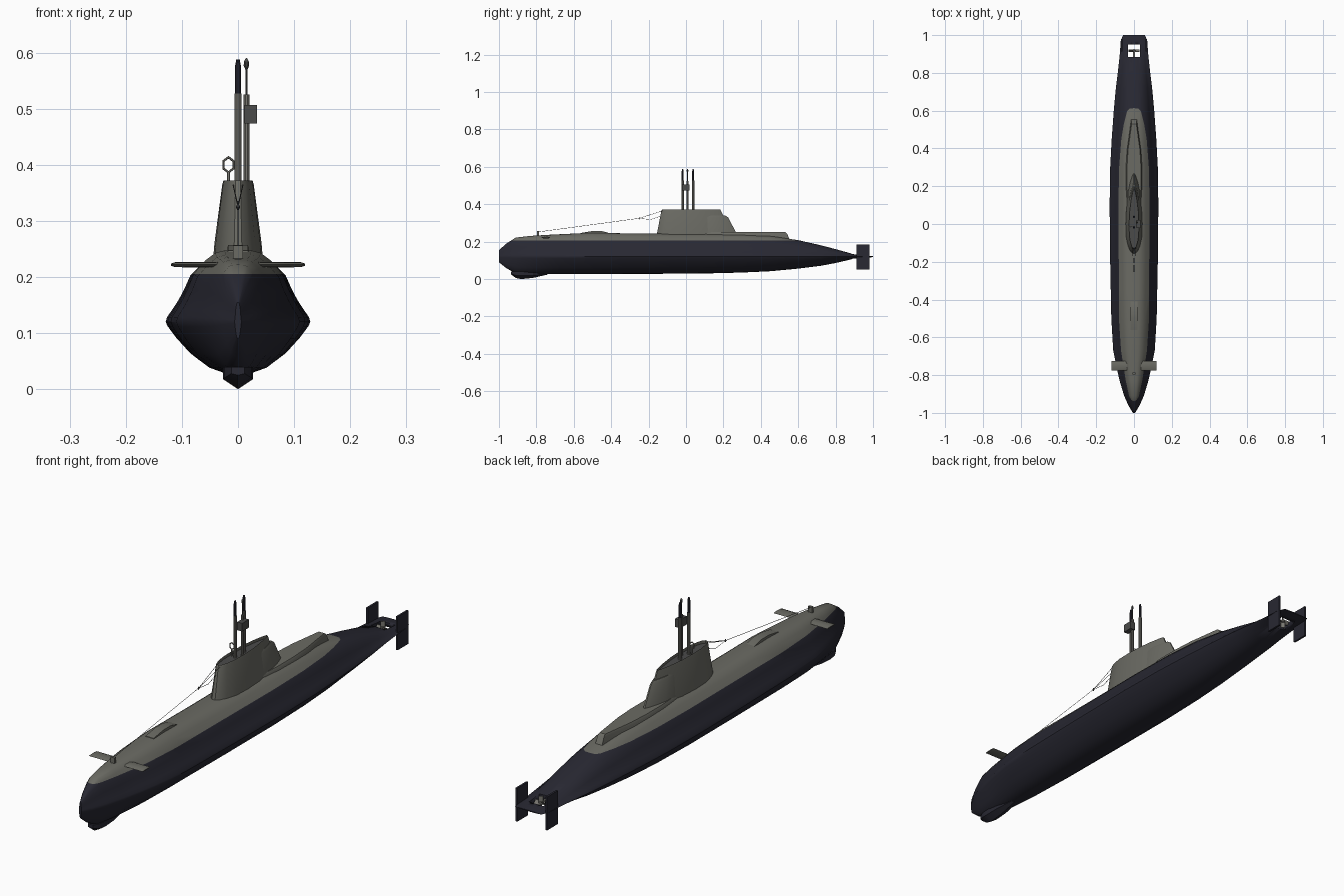
import bpy, bmesh, math
from mathutils import Vector

if "Cube" in bpy.data.objects:
    bpy.data.objects.remove(bpy.data.objects["Cube"])


def material(name, rgb):
    m = bpy.data.materials.new(name)
    m.diffuse_color = (*rgb, 1)
    m.use_nodes = True
    m.node_tree.nodes["Principled BSDF"].inputs["Base Color"].default_value = m.diffuse_color
    return m


NAVY = material("dark navy", (0.021, 0.021, 0.032))
GREY = material("deck grey", (0.145, 0.145, 0.125))
STEEL = material("mast grey", (0.19, 0.185, 0.165))
DARK = material("dark grey", (0.07, 0.07, 0.068))


def finish(name, bm, mats, angle=30):
    bmesh.ops.recalc_face_normals(bm, faces=bm.faces)
    me = bpy.data.meshes.new(name)
    bm.to_mesh(me)
    bm.free()
    for m in mats:
        me.materials.append(m)
    ob = bpy.data.objects.new(name, me)
    bpy.context.collection.objects.link(ob)
    bpy.ops.object.select_all(action='DESELECT')
    ob.select_set(True)
    bpy.context.view_layer.objects.active = ob
    bpy.ops.object.shade_smooth_by_angle(angle=math.radians(angle))
    return ob


def loft(rings):
    """Skin closed rings of points; returns bmesh and the last cap."""
    bm = bmesh.new()
    vs = [[bm.verts.new(p) for p in r] for r in rings]
    n = len(vs[0])
    for a, b in zip(vs, vs[1:]):
        for i in range(n):
            j = (i + 1) % n
            bm.faces.new((a[i], a[j], b[j], b[i]))
    bm.faces.new(vs[0])
    return bm, bm.faces.new(vs[-1])


def box(name, lo, hi, mat):
    rings = [[(lo[0], lo[1], z), (hi[0], lo[1], z), (hi[0], hi[1], z), (lo[0], hi[1], z)]
             for z in (lo[2], hi[2])]
    return finish(name, loft(rings)[0], [mat])


def turned(name, x, y, profile, mat, n=10):
    """Vertical round part from (radius, z) pairs."""
    rings = [[(x + r * math.cos(i * math.tau / n), y + r * math.sin(i * math.tau / n), z)
              for i in range(n)] for r, z in profile]
    return finish(name, loft(rings)[0], [mat])


def wire(name, pts, r, mat):
    cu = bpy.data.curves.new(name, 'CURVE')
    cu.dimensions = '3D'
    cu.bevel_depth = r
    cu.bevel_resolution = 0
    sp = cu.splines.new('POLY')
    sp.points.add(len(pts) - 1)
    for p, c in zip(sp.points, pts):
        p.co = (*c, 1)
    cu.materials.append(mat)
    bpy.context.collection.objects.link(bpy.data.objects.new(name, cu))


# Hull: one ridged section scaled along the length (y, half width, top, bottom)
MID = 0.12
half = [(.2, .995), (.34, .96), (.48, .86), (.66, .67), (.74, .48), (.82, .32), (.9, .19),
        (.98, .07), (1, 0), (.97, -.09), (.85, -.32), (.66, -.62), (.42, -.87), (.2, -.97)]
section = [(0, 1)] + half + [(0, -1)] + [(-x, t) for x, t in reversed(half)]
stations = [(-1, .006, .155, .09), (-.96, .03, .19, .058), (-.91, .052, .222, .03),
            (-.83, .076, .231, .026), (-.75, .094, .236, .026), (-.67, .11, .24, .026),
            (-.5, .12, .248, .026), (-.35, .123, .245, .027), (-.2, .126, .243, .028),
            (.1, .129, .243, .03), (.3, .126, .24, .035), (.45, .118, .231, .042),
            (.6, .107, .208, .056), (.72, .096, .181, .071), (.8, .086, .16, .086),
            (.89, .076, .135, .107), (.97, .07, .126, .114), (1, .058, .122, .118)]
bm, _ = loft([[(x * w, y, MID + t * ((top - MID) if t > 0 else (MID - bot)))
               for x, t in section] for y, w, top, bot in stations])
bmesh.ops.bisect_plane(bm, geom=bm.verts[:] + bm.edges[:] + bm.faces[:],
                       plane_co=(0, 0, .205), plane_no=(0, 0, 1))
for f in bm.faces:
    f.material_index = int(f.calc_center_median().z > .205)
hull = finish("hull", bm, [NAVY, GREY], 35)

# Propeller opening cut through the flat stern
cutter = box("opening_cutter", (-.032, .885, 0), (.032, .95, .3), NAVY)
cutter.hide_render = True
mod = hull.modifiers.new("opening", 'BOOLEAN')
mod.operation = 'DIFFERENCE'
mod.object = cutter
bpy.context.view_layer.objects.active = hull
bpy.ops.object.modifier_apply(modifier=mod.name)
bpy.data.objects.remove(cutter)

# Propeller
turned("propeller_hub", 0, .918, [(.006, .114), (.008, .12), (.006, .127)], STEEL)
box("propeller_shaft", (-.004, .88, .117), (.004, .925, .124), STEEL)
for k in range(4):
    bm = bmesh.new()
    bmesh.ops.create_cube(bm, size=1)
    a = k * math.pi / 2
    for v in bm.verts:
        p = Vector((v.co.x * .013, v.co.y * .003 + v.co.x * .01, (v.co.z + .5) * .028))
        v.co = (p.x * math.cos(a) + p.z * math.sin(a), .918 + p.y,
                .12 + p.z * math.cos(a) - p.x * math.sin(a))
    finish("propeller_blade", bm, [STEEL])

# Rudders and bow planes, one pair each
for s in (-1, 1):
    box("rudder", (s * .066 - .004, .912, .052), (s * .066 + .004, .98, .186), NAVY)
    prof = [(-.775, 0), (-.765, .004), (-.74, .005), (-.725, 0), (-.74, -.005), (-.765, -.004)]
    bm, _ = loft([[(s * x, y, .222 + z * k) for y, z in prof]
                  for x, k in ((.035, 1), (.112, .9), (.119, .4))])
    finish("bow_plane", bm, [GREY])


def blade_ring(y0, y1, w, z):
    """Streamlined outline used for the sail and its tail."""
    shape = [(0, .16), (.03, .45), (.1, .72), (.22, .95), (.4, 1), (.6, .92), (.8, .62), (.94, .3), (1, .1)]
    pts = [(w * h, y0 + s * (y1 - y0), z) for s, h in shape]
    return pts + [(-x, y, z) for x, y, z in reversed(pts)]


# Sail with a shallow recessed top, and its lower stepped tail
bm, top = loft([blade_ring(-.16, .245, .045, .225), blade_ring(-.152, .235, .042, .26),
                blade_ring(-.132, .187, .028, .365), blade_ring(-.128, .183, .026, .372)])
bmesh.ops.inset_region(bm, faces=[top], thickness=.003)
bmesh.ops.translate(bm, verts=top.verts[:], vec=(0, 0, -.012))
top.material_index = 1
finish("sail", bm, [GREY, DARK])
bm, _ = loft([blade_ring(.02, .275, .036, .235), blade_ring(.05, .225, .024, .33),
              blade_ring(.05, .21, .02, .34)])
finish("sail_tail", bm, [GREY])


# Raised casing behind the sail, tapering aft
def casing_ring(k, z, end):
    r = [(.034, .08), (.042, .2), (.042, .3), (.036, .39), (.014, end)]
    return [(x * k, y, z) for x, y in r] + [(-x * k, y, z) for x, y in reversed(r)]


bm, _ = loft([casing_ring(1.1, .2, .56), casing_ring(1, .243, .54), casing_ring(.88, .251, .53)])
finish("aft_casing", bm, [GREY])

# Foredeck hatch: a low wedge
bm, _ = loft([[(-.02, y, .235), (.02, y, .235), (.018, y, z), (-.018, y, z)]
              for y, z in ((-.56, .247), (-.5, .257), (-.45, .257), (-.41, .246))])
finish("foredeck_hatch", bm, [GREY])

# Sonar chin under the bow
bm, _ = loft([[(-w, y, .04), (-w, y, z + .6 * (.03 - z)), (0, y, z),
               (w, y, z + .6 * (.03 - z)), (w, y, .04)]
              for y, w, z in ((-.935, .012, .025), (-.91, .024, .006), (-.88, .027, 0),
                              (-.82, .025, .006), (-.74, .012, .024))])
finish("sonar_chin", bm, [NAVY])

# Masts: search periscope, attack periscope, radar mast
for name, y in (("search_periscope", -.018), ("attack_periscope", .038)):
    turned(name, 0, y, [(.0065, .35), (.0065, .527)], STEEL)
    turned(name + "_head", 0, y, [(.0055, .527), (.0055, .575), (.003, .588)], NAVY)
turned("radar_mast", .015, .008, [(.0055, .35), (.0055, .525)], STEEL)
turned("radar_mast_tip", .015, .008,
       [(.002, .525), (.002, .57), (.005, .577), (.004, .585), (.001, .59)], DARK)
box("radar_plate", (.012, -.022, .474), (.034, .02, .507), DARK)

# Direction-finding loop on a short stem
turned("loop_stem", -.017, -.015, [(.003, .35), (.003, .387)], STEEL, 6)
bpy.ops.mesh.primitive_torus_add(major_segments=6, minor_segments=6, major_radius=.0135,
                                 minor_radius=.0025, location=(-.017, -.015, .4),
                                 rotation=(math.pi / 2, math.pi / 2, 0))
loop = bpy.context.object
loop.name = "loop_antenna"
loop.scale = (1, .75, 1)
loop.data.materials.append(STEEL)

# Bow post and aerial wire splitting to both sides of the sail
box("bow_post", (-.009, -.796, .225), (.009, -.786, .256), GREY)
fork = (0, -.25, .325)
wire("aerial_wire", [(0, -.79, .252), fork], .001, DARK)
for s in (-1, 1):
    wire("aerial_branch", [fork, (s * .009, -.122, .366)], .001, DARK)
wire("aerial_lead", [fork, (0, -.19, .318), (0, -.14, .335)], .001, DARK)
turned("wire_insulator", 0, -.25, [(.001, .319), (.004, .325), (.001, .331)], DARK, 6)
